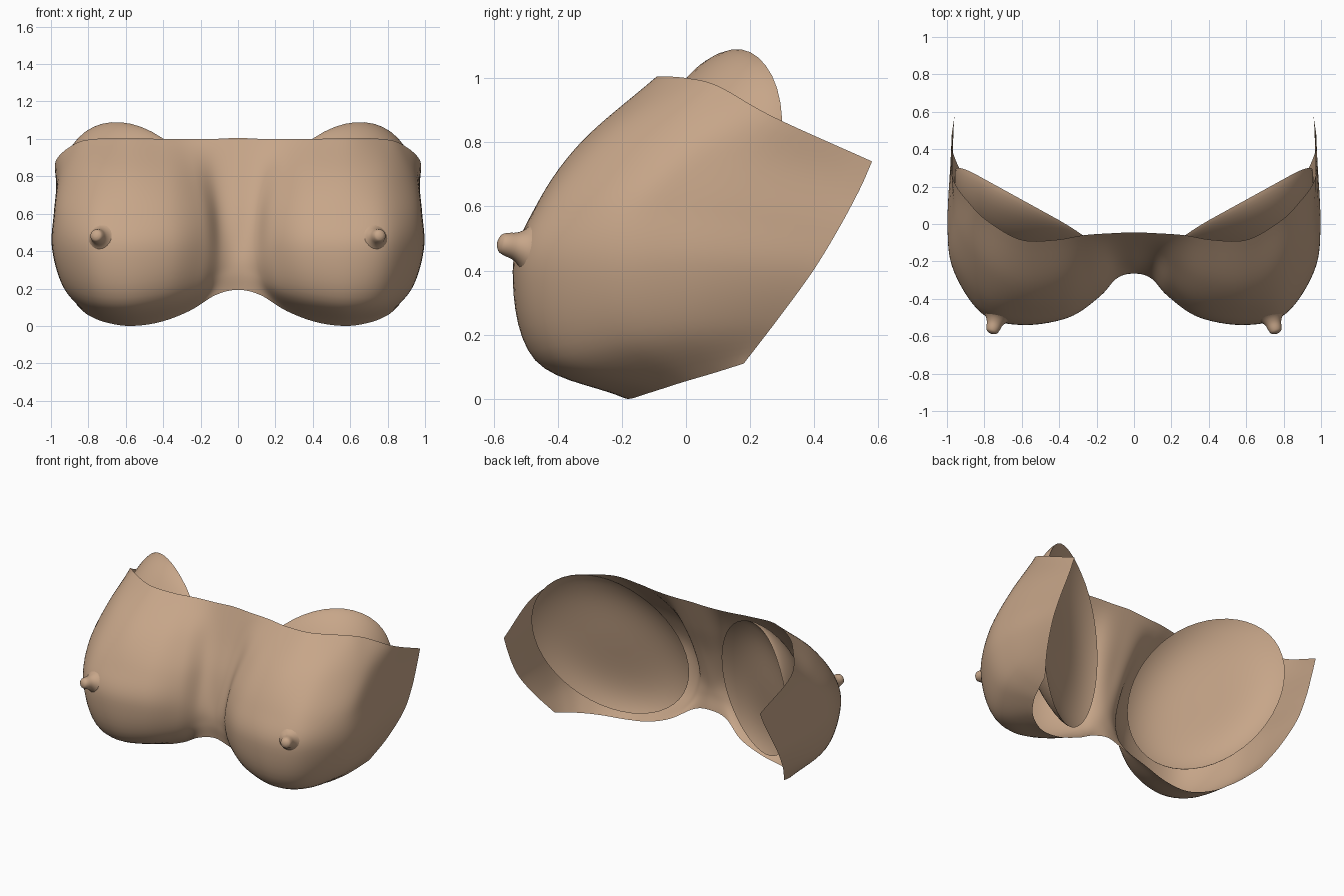
import bpy, bmesh, math
from mathutils import Vector

if "Cube" in bpy.data.objects:
    bpy.data.objects.remove(bpy.data.objects["Cube"])

skin = bpy.data.materials.new("warm tan")
skin.diffuse_color = (0.57, 0.38, 0.25, 1)
skin.use_nodes = True
skin.node_tree.nodes["Principled BSDF"].inputs["Base Color"].default_value = skin.diffuse_color


def make_object(name, bm):
    bmesh.ops.recalc_face_normals(bm, faces=bm.faces)
    me = bpy.data.meshes.new(name)
    bm.to_mesh(me)
    bm.free()
    me.materials.append(skin)
    ob = bpy.data.objects.new(name, me)
    bpy.context.collection.objects.link(ob)
    bpy.context.view_layer.objects.active = ob
    ob.select_set(True)
    bpy.ops.object.shade_smooth_by_angle(angle=math.radians(50))
    ob.select_set(False)
    return ob


def spline(pts, steps):
    """Catmull-Rom curve through the points."""
    p = [2 * pts[0] - pts[1]] + pts + [2 * pts[-1] - pts[-2]]
    out = []
    for i in range(1, len(p) - 2):
        a, b, c, d = p[i - 1:i + 3]
        for k in range(steps):
            t = k / steps
            out.append(0.5 * (2 * b + (c - a) * t + (2 * a - 5 * b + 4 * c - d) * t ** 2
                              + (3 * b - a - 3 * c + d) * t ** 3))
    return out + [pts[-1]]


def grid_faces(bm, rows, closed=False):
    n = len(rows[0])
    for r, s in zip(rows, rows[1:]):
        for j in range(n if closed else n - 1):
            k = (j + 1) % n
            bm.faces.new((r[j], r[k], s[k], s[j]))


# Chest skin: vertical profiles (top to bottom) from near the middle to the back edge
profiles = [
    [(.13, -.05, 1), (.12, -.14, .8), (.10, -.225, .6), (.09, -.285, .4), (.10, -.285, .27), (.12, -.255, .165)],
    [(.27, -.06, 1), (.23, -.22, .8), (.19, -.335, .6), (.18, -.385, .4), (.21, -.355, .2), (.26, -.21, .08)],
    [(.42, -.085, 1), (.38, -.30, .8), (.36, -.44, .6), (.35, -.50, .4), (.38, -.44, .15), (.42, -.20, .02)],
    [(.60, -.085, 1.005), (.60, -.325, .8), (.60, -.468, .6), (.60, -.54, .4), (.59, -.47, .12), (.58, -.18, 0)],
    [(.76, 0, 1.0), (.79, -.23, .82), (.80, -.42, .6), (.81, -.48, .4), (.77, -.40, .13), (.71, -.11, .02)],
    [(.87, .10, .975), (.93, -.05, .8), (.955, -.22, .6), (.96, -.25, .4), (.90, -.2, .18), (.79, -.01, .052)],
    [(.975, .27, .88), (.97, .16, .76), (.985, .02, .6), (.995, .0, .42), (.94, .0, .22), (.83, .085, .08)],
    [(.96, .58, .74), (.965, .54, .65), (.975, .47, .52), (.97, .39, .39), (.925, .28, .24), (.86, .18, .11)],
]
half = [[Vector(p) for p in prof] for prof in profiles]
middle = [Vector(p) for p in ((0, -.045, 1.005), (0, -.125, .8), (0, -.205, .6),
                              (0, -.255, .4), (0, -.265, .29), (0, -.25, .193))]
mirrored = [[Vector((-p.x, p.y, p.z)) for p in prof] for prof in reversed(half)]
curves = [spline(c, 7) for c in mirrored + [middle] + half]
bm = bmesh.new()
rows = [[bm.verts.new(p) for p in spline(list(row), 7)] for row in zip(*curves)]
grid_faces(bm, rows)
make_object("chest_skin", bm)

for side, label in ((1, "left"), (-1, "right")):
    # Inner pad: tilted oval with a shallow hollow back and a domed front
    bm = bmesh.new()
    sheets = []
    for front in (False, True):
        rings = []
        for i in range(1, 17):
            r = math.sin(i / 16 * math.pi / 2)
            ring = []
            for j in range(48):
                t = 2 * math.pi * j / 48
                x = .515 + .425 * r * math.cos(t)
                z = .59 + .50 * r * math.sin(t + .33)
                y = -.20 + .55 * x
                d = .16 * (max(0, 1 - z) / .9) ** 1.4
                if front:
                    bulge = max(0, 1 - r * r) ** .7 * .42 * (.6 + .4 * r * math.cos(t))
                    dx, dy = .5 * d + .3 * bulge, .85 * (d + bulge)
                else:
                    d += .09 * (1 - r ** 4)
                    dx, dy = .5 * d, .85 * d
                ring.append(bm.verts.new((side * (x + dx), y - dy, z)))
            rings.append(ring)
        grid_faces(bm, rings, True)
        bm.faces.new(rings[0])
    bmesh.ops.remove_doubles(bm, verts=bm.verts, dist=1e-5)
    make_object(label + "_inner_pad", bm)

    # Nipple: flared, rounded turned profile (radius, distance along axis)
    prof = [Vector(p) for p in ((.085, -.012), (.06, .008), (.043, .035), (.036, .065), (.028, .082), (.012, .091))]
    axis = Vector((side * .32, -1, .2)).normalized()
    turn = Vector((0, 0, 1)).rotation_difference(axis)
    base = Vector((side * .735, -.5, .47))
    bm = bmesh.new()
    rings = [[bm.verts.new(base + turn @ Vector((p.x * math.cos(a), p.x * math.sin(a), p.y)))
              for a in (2 * math.pi * j / 24 for j in range(24))] for p in spline(prof, 3)]
    grid_faces(bm, rings, True)
    bm.faces.new(rings[-1])
    make_object(label + "_nipple", bm)
